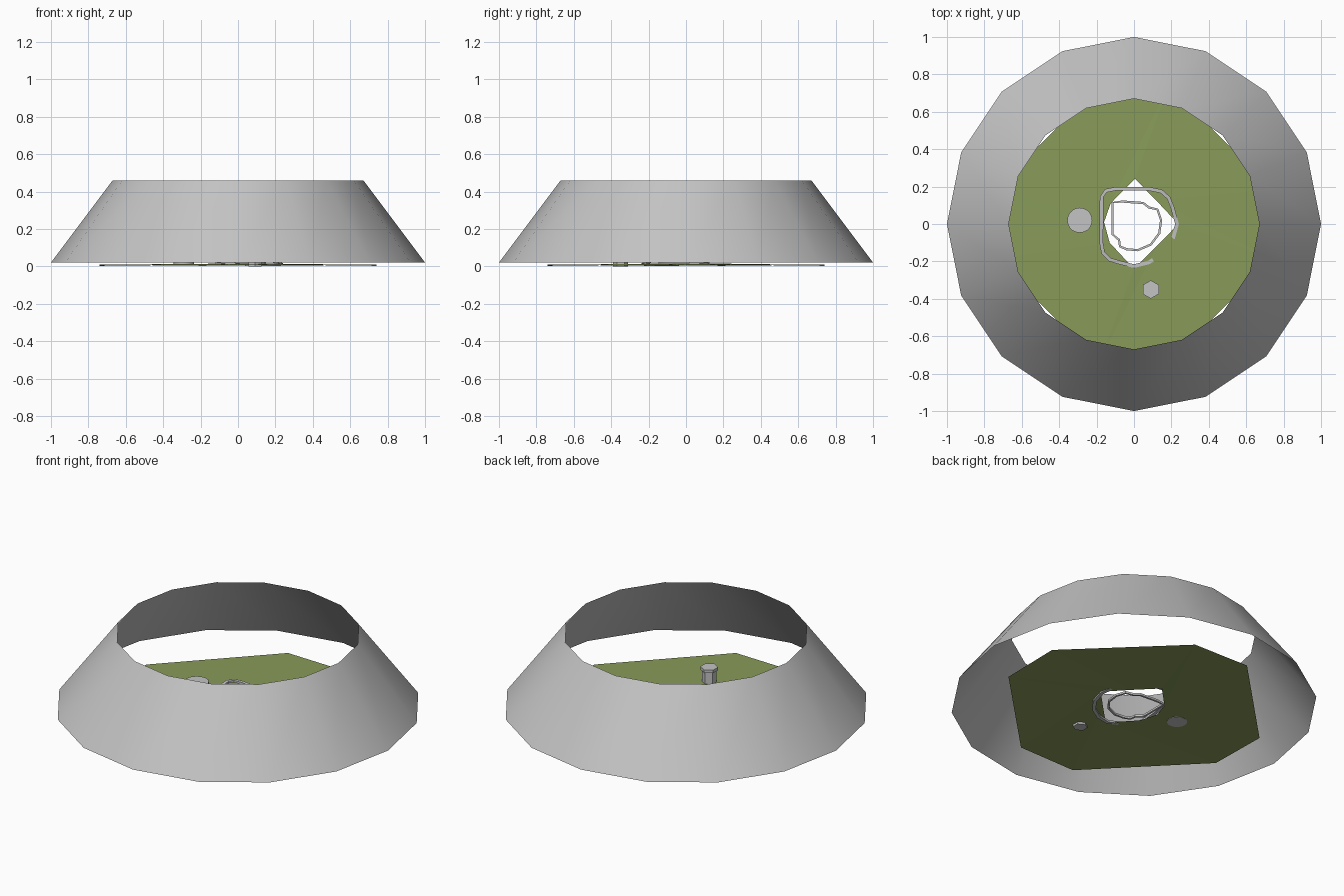
import bpy, bmesh, math
from mathutils import Vector

if "Cube" in bpy.data.objects:
    bpy.data.objects.remove(bpy.data.objects["Cube"])


def material(name, rgb):
    m = bpy.data.materials.new(name)
    m.diffuse_color = (*rgb, 1)
    m.use_nodes = True
    m.node_tree.nodes["Principled BSDF"].inputs["Base Color"].default_value = m.diffuse_color
    return m


GREY = material("pale grey", (0.55, 0.55, 0.55))
GREEN = material("grass green", (0.25, 0.33, 0.10))


def finish(name, bm, mat, smooth=None):
    mesh = bpy.data.meshes.new(name)
    bm.to_mesh(mesh)
    bm.free()
    mesh.materials.append(mat)
    ob = bpy.data.objects.new(name, mesh)
    bpy.context.collection.objects.link(ob)
    if smooth:
        bpy.ops.object.select_all(action='DESELECT')
        ob.select_set(True)
        bpy.context.view_layer.objects.active = ob
        bpy.ops.object.shade_smooth_by_angle(angle=math.radians(smooth))
    return ob


def lathe(name, profile, sides, centre=(0, 0), caps=True, smooth=None, turn=0):
    """Stack of regular polygons given as (radius, height)."""
    bm = bmesh.new()
    rings = []
    for r, z in profile:
        angles = [turn + 2 * math.pi * i / sides for i in range(sides)]
        rings.append([bm.verts.new((centre[0] + r * math.cos(a),
                                    centre[1] + r * math.sin(a), z)) for a in angles])
    for low, high in zip(rings, rings[1:]):
        for i in range(sides):
            j = (i + 1) % sides
            bm.faces.new((low[i], low[j], high[j], high[i]))
    if caps:
        bm.faces.new(rings[0][::-1])
        bm.faces.new(rings[-1])
    return finish(name, bm, mat=GREY, smooth=smooth)


def rail(name, path, width, height, level):
    """Closed band along a flat path, with its base height set by level(x, y)."""
    bm = bmesh.new()
    pts = [Vector(p) for p in path]
    n = len(pts)
    sections = []
    for i, p in enumerate(pts):
        t = (pts[(i + 1) % n] - pts[i - 1]).normalized()
        side = Vector((t.y, -t.x)) * width / 2
        z = level(p.x, p.y)
        sections.append([bm.verts.new((*(p + side * s), z + h))
                         for s, h in ((1, 0), (1, height), (-1, height), (-1, 0))])
    for i in range(n):
        a, b = sections[i], sections[(i + 1) % n]
        for k in range(4):
            m = (k + 1) % 4
            bm.faces.new((a[k], b[k], b[m], a[m]))
    bmesh.ops.recalc_face_normals(bm, faces=bm.faces)
    return finish(name, bm, mat=GREY, smooth=30)


# Open sloping outer wall
lathe("outer_wall", [(1, 0.02), (0.67, 0.46)], 16, caps=False, smooth=40)

# Eight-sided lawn with an irregular central opening
outer = [(0.74, -0.185), (0.74, 0.185), (0.185, 0.74), (-0.185, 0.74),
         (-0.74, 0.185), (-0.74, -0.185), (-0.185, -0.74), (0.185, -0.74)]
inner = [(0.237, 0), (0.12, 0.125), (0.005, 0.242), (-0.125, 0.11),
         (-0.16, 0.01), (-0.13, -0.1), (0, -0.24), (0.12, -0.12)]
bm = bmesh.new()
out_v = [bm.verts.new((x, y, 0.003 + 0.006 * (i % 2))) for i, (x, y) in enumerate(outer)]
in_v = [bm.verts.new((x, y, 0.014)) for x, y in inner]
for i in range(8):
    j = (i + 1) % 8
    bm.faces.new((out_v[i], out_v[j], in_v[j]))
    bm.faces.new((out_v[i], in_v[j], in_v[i]))
finish("lawn", bm, GREEN)

# Round drum and six-sided capped post
lathe("round_drum", [(0.055, 0.01), (0.055, 0.072), (0.067, 0.074), (0.067, 0.085)],
      20, (-0.29, 0.02), smooth=30)
lathe("six_sided_post", [(0.04, 0.0), (0.04, 0.08), (0.049, 0.082), (0.049, 0.1)],
      6, (0.09, -0.35), turn=math.pi / 6)

# Tilted outer rail, sinking into the lawn on one side
rail("outer_rail",
     [(0.23, 0.0), (0.205, 0.09), (0.185, 0.14), (0.145, 0.175), (0.08, 0.188),
      (-0.1, 0.188), (-0.15, 0.178), (-0.173, 0.145), (-0.175, -0.1),
      (-0.165, -0.155), (-0.13, -0.19), (-0.08, -0.205), (0, -0.225),
      (0.08, -0.205), (0.15, -0.16), (0.205, -0.09)],
     0.02, 0.012, lambda x, y: max(0.001, 0.028 - 0.1 * (x - y)))

# Level inner rail
rail("inner_rail",
     [(-0.115, 0.115), (-0.06, 0.12), (0.05, 0.112), (0.08, 0.088), (0.125, 0.078),
      (0.145, 0.02), (0.135, -0.05), (0.09, -0.11), (0.02, -0.14), (-0.04, -0.135),
      (-0.075, -0.12), (-0.08, -0.085), (-0.115, -0.055)],
     0.012, 0.012, lambda x, y: 0.01)
